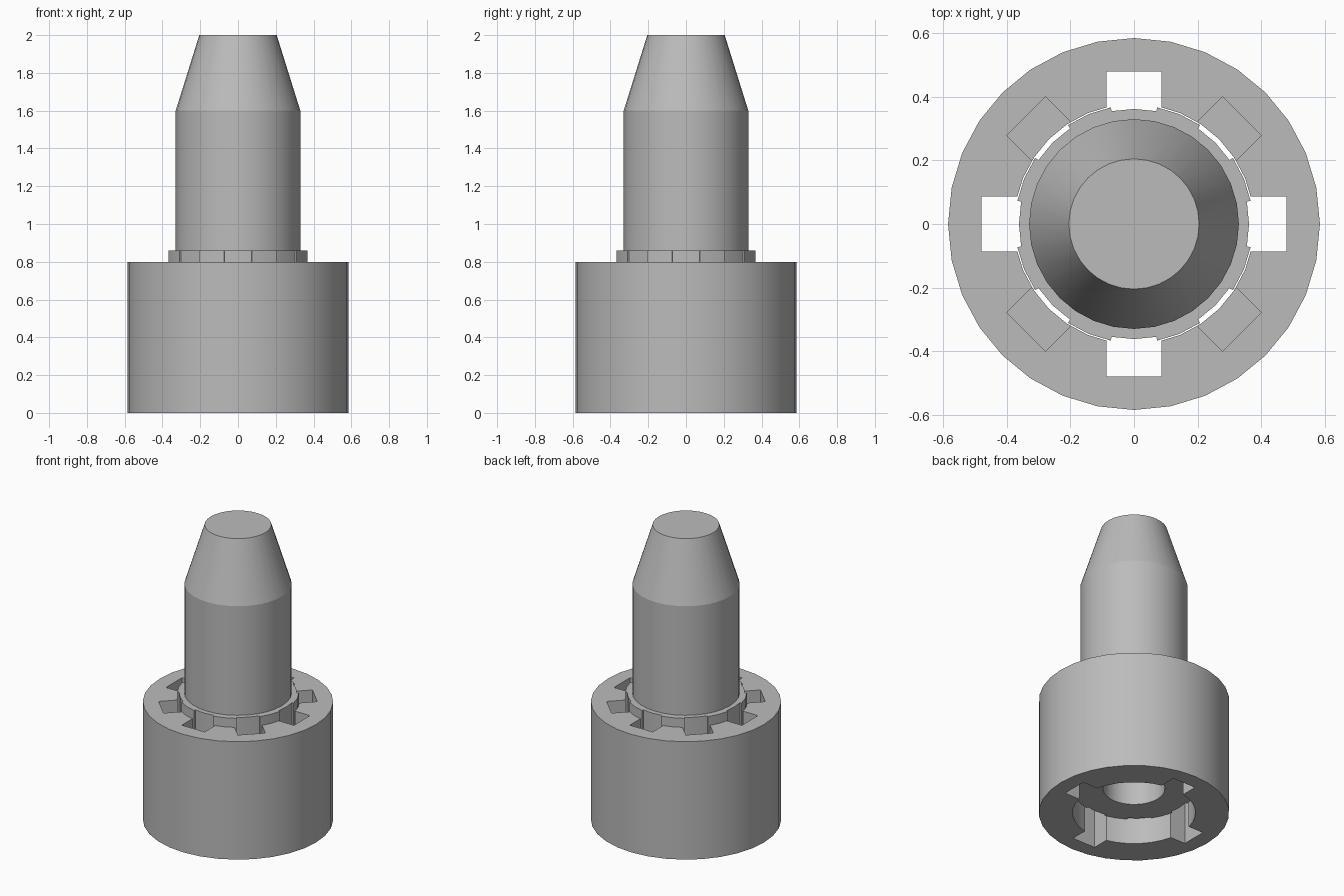
import bpy, bmesh
from math import sin, cos, pi, radians
from mathutils import Matrix

if "Cube" in bpy.data.objects:
    bpy.data.objects.remove(bpy.data.objects["Cube"])

SIDES = 32
BODY_TOP, COLLAR_TOP = 0.8, 0.86

grey = bpy.data.materials.new("plain grey")
grey.use_nodes = True
colour = (0.5, 0.5, 0.5, 1)
grey.diffuse_color = colour
grey.node_tree.nodes["Principled BSDF"].inputs["Base Color"].default_value = colour


def finish(name, bm):
    bmesh.ops.recalc_face_normals(bm, faces=bm.faces)
    mesh = bpy.data.meshes.new(name)
    bm.to_mesh(mesh)
    bm.free()
    mesh.materials.append(grey)
    obj = bpy.data.objects.new(name, mesh)
    bpy.context.collection.objects.link(obj)
    return obj


def stack(name, rings):
    """Skin a solid through outlines given as (points, z), capping both ends."""
    bm = bmesh.new()
    loops = [[bm.verts.new((x, y, z)) for x, y in pts] for pts, z in rings]
    for low, high in zip(loops, loops[1:]):
        for i in range(len(low)):
            bm.faces.new((low[i - 1], low[i], high[i], high[i - 1]))
    bm.faces.new(loops[0])
    bm.faces.new(loops[-1])
    return finish(name, bm)


def circle(r):
    return [(r * cos(2 * pi * i / SIDES), r * sin(2 * pi * i / SIDES)) for i in range(SIDES)]


def splined(inner, outer):
    """Outline with eight shallow grooves between raised lands."""
    pts = []
    for k in range(8):
        for r, start in ((inner, -11.25), (outer, 11.25)):
            for step in range(3):
                a = radians(45 * k + start + 11.25 * step)
                pts.append((r * cos(a), r * sin(a)))
    return pts


def cut(obj, cutter):
    cutter.hide_render = True
    mod = obj.modifiers.new("cut", 'BOOLEAN')
    mod.operation = 'DIFFERENCE'
    mod.solver = 'EXACT'
    mod.object = cutter
    bpy.context.view_layer.objects.active = obj
    bpy.ops.object.modifier_apply(modifier=mod.name)
    bpy.data.objects.remove(cutter)


def smooth(obj):
    bpy.ops.object.select_all(action='DESELECT')
    obj.select_set(True)
    bpy.context.view_layer.objects.active = obj
    bpy.ops.object.shade_smooth_by_angle(angle=radians(15))


# Housing with a through bore
housing = stack("housing", [(circle(0.585), 0), (circle(0.585), BODY_TOP)])
cut(housing, stack("bore_cutter", [(circle(0.378), -0.1), (circle(0.378), 1)]))

# Guide slots: through on the axes, blind on the diagonals
for k in range(8):
    floor = 0.3 if k % 2 else -0.1
    bm = bmesh.new()
    bmesh.ops.create_cube(bm, size=1)
    bmesh.ops.scale(bm, vec=(0.2, 0.172, 1 - floor), verts=bm.verts)
    bmesh.ops.translate(bm, vec=(0.38, 0, (1 + floor) / 2), verts=bm.verts)
    bmesh.ops.rotate(bm, matrix=Matrix.Rotation(k * pi / 4, 3, 'Z'), verts=bm.verts)
    cut(housing, finish("slot_cutter", bm))

# Grooved collar of the plunger, hollow from below
outline = splined(0.362, 0.374)
collar = stack("plunger_collar", [(outline, 0.17), (outline, COLLAR_TOP)])
cut(collar, stack("hollow_cutter", [(circle(0.19), 0), (circle(0.19), 0.7)]))

# Plunger shaft with tapered tip
shaft = stack("plunger_shaft", [(circle(0.33), COLLAR_TOP - 0.02), (circle(0.33), 1.6),
                                (circle(0.205), 2)])

for part in (housing, collar, shaft):
    smooth(part)
